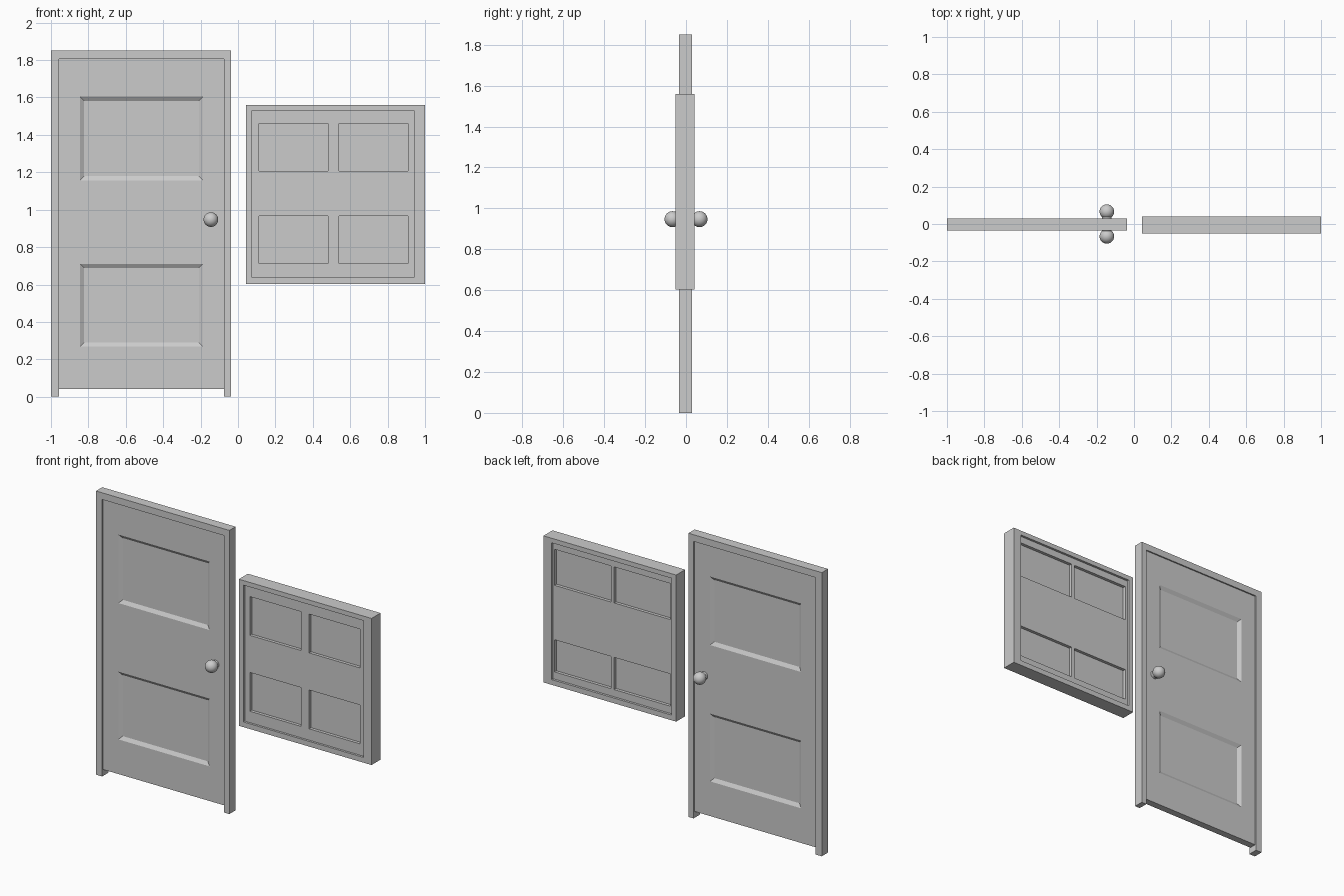
import bpy, bmesh
from mathutils import Vector

if "Cube" in bpy.data.objects:
    bpy.data.objects.remove(bpy.data.objects["Cube"])


def finish(name, bm):
    bmesh.ops.remove_doubles(bm, verts=bm.verts, dist=1e-5)
    bmesh.ops.recalc_face_normals(bm, faces=bm.faces)
    mesh = bpy.data.meshes.new(name)
    bm.to_mesh(mesh)
    bm.free()
    obj = bpy.data.objects.new(name, mesh)
    bpy.context.collection.objects.link(obj)
    return obj


def extruded_frame(name, outline, faces, y0, y1):
    """Frame from a flat (x, z) layout, given depth along y."""
    bm = bmesh.new()
    vs = [bm.verts.new((x, y0, z)) for x, z in outline]
    flat = [bm.faces.new([vs[i] for i in f]) for f in faces]
    new = bmesh.ops.extrude_face_region(bm, geom=flat, use_keep_orig=True)["geom"]
    bmesh.ops.translate(bm, vec=(0, y1 - y0, 0),
                        verts=[v for v in new if isinstance(v, bmesh.types.BMVert)])
    return finish(name, bm)


def pocketed_slab(name, sides):
    """Slab closed around its rim; each side is (y, xs, zs, bevel, depth), odd cells sunk."""
    bm = bmesh.new()
    for y, xs, zs, bevel, depth in sides:
        inward = 1 if y < 0 else -1
        for i in range(len(xs) - 1):
            for j in range(len(zs) - 1):
                (x0, x1), (z0, z1) = xs[i:i + 2], zs[j:j + 2]
                outer = [Vector(c) for c in ((x0, y, z0), (x1, y, z0), (x1, y, z1), (x0, y, z1))]
                if not (i % 2 and j % 2):
                    bm.faces.new([bm.verts.new(c) for c in outer])
                    continue
                # sloped walls and floor of a pocket
                b, yi = bevel, y + inward * depth
                inner = [Vector(c) for c in ((x0 + b, yi, z0 + b), (x1 - b, yi, z0 + b),
                                             (x1 - b, yi, z1 - b), (x0 + b, yi, z1 - b))]
                bm.faces.new([bm.verts.new(c) for c in inner])
                for k in range(4):
                    n = (k + 1) % 4
                    bm.faces.new([bm.verts.new(c) for c in (outer[k], outer[n], inner[n], inner[k])])
    # rim joining front and back
    ya, yb = sides[0][0], sides[1][0]
    xs, zs = sides[0][1], sides[0][2]
    ring = [(xs[0], zs[0]), (xs[-1], zs[0]), (xs[-1], zs[-1]), (xs[0], zs[-1])]
    for k in range(4):
        (xa, za), (xb, zb) = ring[k], ring[(k + 1) % 4]
        bm.faces.new([bm.verts.new(c) for c in ((xa, ya, za), (xb, ya, zb), (xb, yb, zb), (xa, yb, za))])
    return finish(name, bm)


# door frame: two jambs and a head
L, R, l, r = -1.0, -0.038, -0.956, -0.075
extruded_frame("door_frame",
               [(L, 0), (l, 0), (l, 1.806), (r, 1.806), (r, 0), (R, 0), (R, 1.85), (L, 1.85)],
               [(0, 1, 2, 7), (2, 3, 6, 7), (3, 4, 5, 6)], -0.035, 0.029)

# door leaf with two sunken panels on each face
dx, dz = [l, -0.845, -0.187, r], [0.042, 0.268, 0.71, 1.157, 1.604, 1.806]
pocketed_slab("door_leaf", [(-0.026, dx, dz, 0.022, 0.014), (0.02, dx, dz, 0.022, 0.014)])

# window frame
L, R, B, T = 0.042, 1.0, 0.604, 1.56
l, r, b, t = 0.076, 0.942, 0.638, 1.53
extruded_frame("window_frame",
               [(L, B), (R, B), (R, T), (L, T), (l, b), (r, b), (r, t), (l, t)],
               [(k, (k + 1) % 4, (k + 1) % 4 + 4, k + 4) for k in range(4)], -0.052, 0.041)

# window sash with four panes, larger openings at the back
pocketed_slab("window_sash", [
    (-0.038, [l, 0.112, 0.48, 0.54, 0.908, r], [b, 0.712, 0.965, 1.207, 1.46, t], 0.0, 0.02),
    (0.026, [l, 0.092, 0.5, 0.522, 0.93, r], [b, 0.685, 0.895, 1.25, 1.485, t], 0.0, 0.02)])

# knobs and the spindle through the door
kx, kz = -0.145, 0.947
for side, y in (("front", -0.066), ("back", 0.066)):
    bpy.ops.mesh.primitive_uv_sphere_add(segments=32, ring_count=16, radius=0.039, location=(kx, y, kz))
    bpy.context.object.name = side + "_knob"
    bpy.ops.object.shade_smooth()
bpy.ops.mesh.primitive_cylinder_add(vertices=32, radius=0.026, depth=0.1, location=(kx, 0, kz),
                                    rotation=(1.5708, 0, 0))
bpy.context.object.name = "knob_spindle"
bpy.ops.object.shade_smooth_by_angle()
